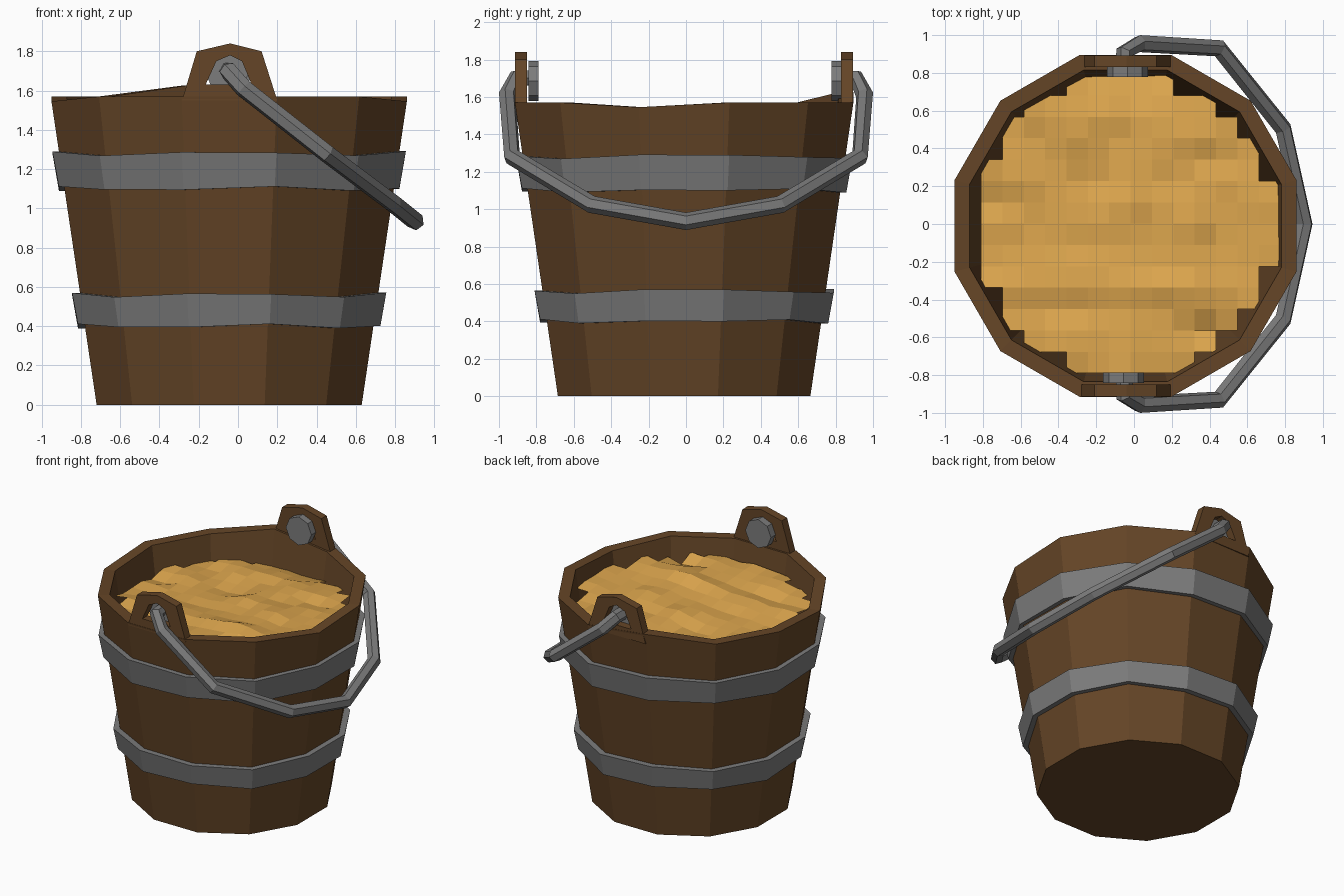
import bpy, bmesh, math
from mathutils import Vector, noise

if "Cube" in bpy.data.objects:
    bpy.data.objects.remove(bpy.data.objects["Cube"])

CX, CY = -0.045, -0.01          # axis of the bucket
C15 = math.cos(math.radians(15))


def material(name, rgb):
    m = bpy.data.materials.new(name)
    m.diffuse_color = (*rgb, 1)
    m.use_nodes = True
    m.node_tree.nodes["Principled BSDF"].inputs["Base Color"].default_value = m.diffuse_color
    return m


WOOD = material("wood", (0.13, 0.06, 0.02))
METAL = material("metal", (0.2, 0.2, 0.2))
SAND = material("sand", (0.72, 0.38, 0.075))


def finish(name, bm, mat, normals=True):
    if normals:
        bmesh.ops.recalc_face_normals(bm, faces=bm.faces)
    me = bpy.data.meshes.new(name)
    bm.to_mesh(me)
    bm.free()
    me.materials.append(mat)
    ob = bpy.data.objects.new(name, me)
    bpy.context.collection.objects.link(ob)
    return ob


def lathe(name, profile, mat, closed=False, dz=None):
    """12-sided ring stack; profile = (flat-to-centre radius, z)."""
    bm = bmesh.new()
    rings = []
    for j, (r, z) in enumerate(profile):
        ring = []
        for i in range(12):
            a = math.radians(15 + 30 * i)
            off = dz(i, j) if dz else 0
            ring.append(bm.verts.new((CX + r / C15 * math.cos(a),
                                      CY + r / C15 * math.sin(a), z + off)))
        rings.append(ring)
    pairs = list(zip(rings, rings[1:]))
    if closed:
        pairs.append((rings[-1], rings[0]))
    else:
        bm.faces.new(rings[0])
        bm.faces.new(rings[-1])
    for a, b in pairs:
        for i in range(12):
            k = (i + 1) % 12
            bm.faces.new((a[i], a[k], b[k], b[i]))
    return finish(name, bm, mat)


# Wooden tub with a slightly uneven rim
RIM = {3: 0.055, 11: -0.025, 6: -0.025}
lathe("tub", [(0.675, 0), (0.905, 1.57), (0.825, 1.57), (0.62, 0.1)], WOOD,
      dz=lambda i, j: RIM.get(i, 0) if j in (1, 2) else 0)

# Metal hoops
for name, z0, z1, r0, r1 in (("lower_hoop", 0.40, 0.56, 0.77, 0.80),
                             ("upper_hoop", 1.10, 1.28, 0.867, 0.90)):
    lathe(name, [(r0, z0), (r1, z1), (r1 - 0.06, z1), (r0 - 0.06, z0)], METAL,
          closed=True,
          dz=lambda i, j: 0.012 * math.sin(i * 2.3 + (j in (1, 2))))

# Pierced ears that carry the handle
OUTER = [(-.285, 1.55), (-.21, 1.80), (-.04, 1.84), (.12, 1.80), (.20, 1.55), (-.04, 1.55)]
INNER = [(-.165, 1.63), (-.11, 1.75), (-.04, 1.78), (.02, 1.75), (.07, 1.63), (-.04, 1.63)]


def ear(name, y0, y1):
    bm = bmesh.new()
    o = [bm.verts.new((x, y0, z)) for x, z in OUTER]
    n = [bm.verts.new((x, y0, z)) for x, z in INNER]
    for i in range(6):
        k = (i + 1) % 6
        bm.faces.new((o[i], o[k], n[k], n[i]))
    ext = bmesh.ops.extrude_face_region(bm, geom=bm.faces[:], use_keep_orig=True)
    moved = [v for v in ext["geom"] if isinstance(v, bmesh.types.BMVert)]
    bmesh.ops.translate(bm, verts=moved, vec=(0, y1 - y0, 0))
    finish(name, bm, WOOD)


ear("front_ear", -0.913, -0.85)
ear("back_ear", 0.893, 0.83)

# Octagonal end caps of the handle, inside the ears
for name, x, y in (("front_handle_cap", -0.055, -0.815), ("back_handle_cap", -0.035, 0.805)):
    bpy.ops.mesh.primitive_cylinder_add(vertices=8, radius=0.108, depth=0.055,
                                        location=(x, y, 1.685),
                                        rotation=(math.pi / 2, 0, 0))
    bpy.context.object.name = name
    bpy.context.object.data.materials.append(METAL)

# Hanging handle: one half of the path, mirrored in y
half = [(-0.05, -0.80, 1.70), (-0.05, -0.91, 1.70), (0.03, -0.955, 1.61),
        (0.45, -0.93, 1.28), (0.79, -0.505, 1.025)]
path = half + [(0.902, 0, 0.935)] + [(x, -y, z) for x, y, z in reversed(half)]
cu = bpy.data.curves.new("handle", 'CURVE')
cu.dimensions = '3D'
cu.bevel_depth = 0.047
cu.bevel_resolution = 1
cu.use_fill_caps = True
sp = cu.splines.new('POLY')
sp.points.add(len(path) - 1)
for p, co in zip(sp.points, path):
    p.co = (*co, 1)
sp.use_smooth = False
cu.materials.append(METAL)
handle = bpy.data.objects.new("handle", cu)
bpy.context.collection.objects.link(handle)
bpy.ops.object.select_all(action='DESELECT')
handle.select_set(True)
bpy.context.view_layer.objects.active = handle
bpy.ops.object.convert(target='MESH')

# Rippled sand: a square grid trimmed to a stepped disc
S = 0.1131
bm = bmesh.new()
verts = {}


def sand_vert(i, j):
    if (i, j) not in verts:
        x, y = -0.018 + i * S, 0.002 + j * S
        z = 1.42 + 0.035 * (x - y)
        z += 0.05 * noise.noise(Vector((x * 2.2, y * 4.5, 3.1)))
        z += 0.03 * noise.noise(Vector((x * 5, y * 7, 8.7)))
        verts[i, j] = bm.verts.new((x, y, z))
    return verts[i, j]


for i in range(-9, 9):
    for j in range(-9, 9):
        mx, my = -0.018 + (i + .5) * S - CX, 0.002 + (j + .5) * S - CY
        if math.hypot(mx, my) < 0.80:
            bm.faces.new([sand_vert(i + a, j + b) for a, b in ((0, 0), (1, 0), (1, 1), (0, 1))])
finish("sand", bm, SAND, normals=False)
